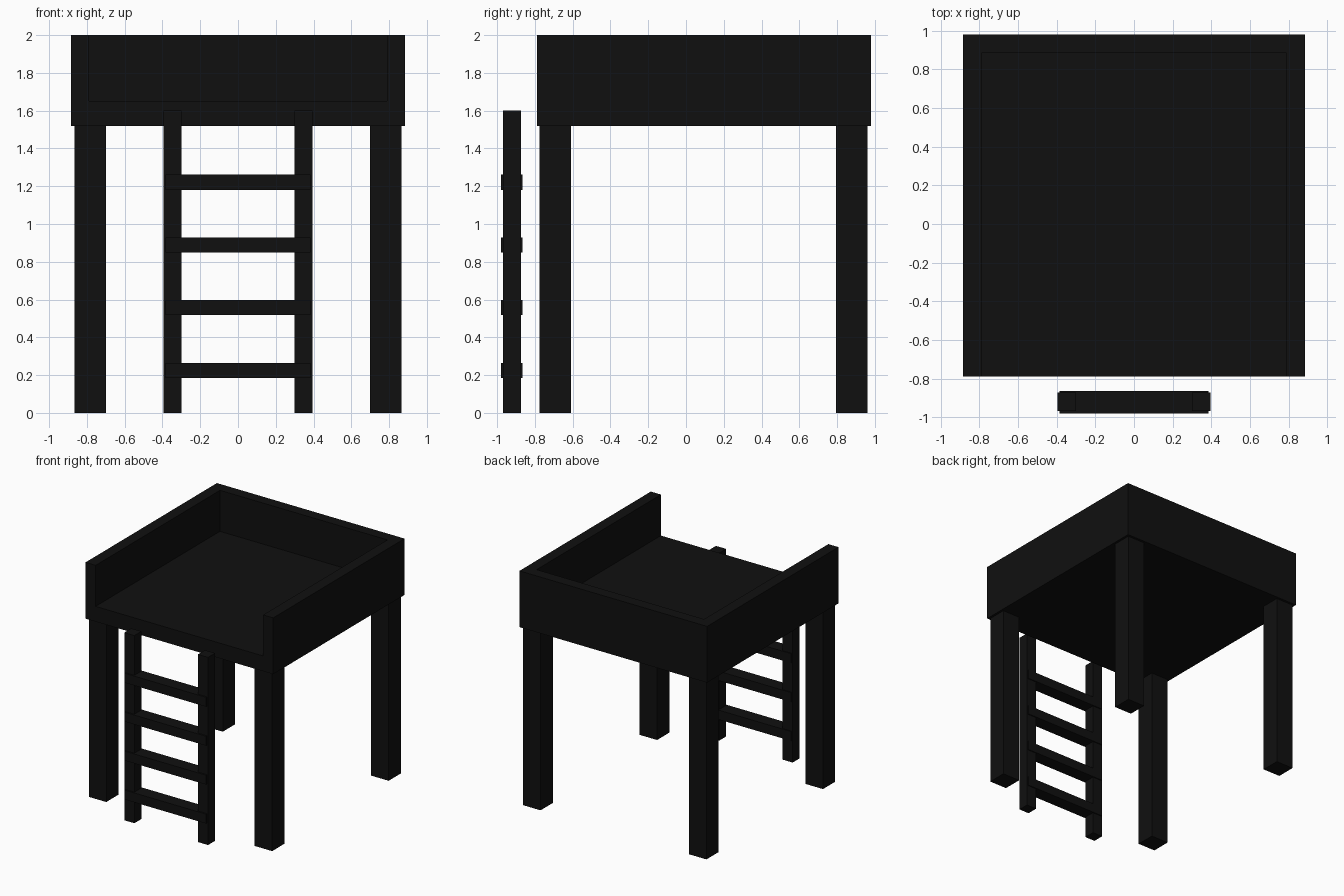
import bpy

if "Cube" in bpy.data.objects:
    bpy.data.objects.remove(bpy.data.objects["Cube"])

# Shared near-black material
mat = bpy.data.materials.new("black")
mat.diffuse_color = (0.005, 0.005, 0.005, 1)
mat.use_nodes = True
mat.node_tree.nodes["Principled BSDF"].inputs["Base Color"].default_value = mat.diffuse_color


def box(name, x, y, z):
    """Axis-aligned box from (min, max) ranges."""
    bpy.ops.mesh.primitive_cube_add(size=1, location=[sum(r) / 2 for r in (x, y, z)])
    ob = bpy.context.object
    ob.name = name
    ob.scale = [r[1] - r[0] for r in (x, y, z)]
    bpy.ops.object.transform_apply(location=False, rotation=False, scale=True)
    ob.data.materials.append(mat)
    return ob


def mirrored(r, s):
    return (r[0], r[1]) if s > 0 else (-r[1], -r[0])


# Platform floor, open at the front
box("floor", (-0.79, 0.79), (-0.79, 0.885), (1.52, 1.65))
box("back_wall", (-0.79, 0.79), (0.885, 0.98), (1.52, 2.0))

for s, side in ((-1, "left"), (1, "right")):
    # Side walls, legs and ladder rails
    box(side + "_wall", mirrored((0.79, 0.885), s), (-0.79, 0.98), (1.52, 2.0))
    box(side + "_front_leg", mirrored((0.70, 0.865), s), (-0.775, -0.61), (0, 1.525))
    box(side + "_back_leg", mirrored((0.70, 0.865), s), (0.795, 0.96), (0, 1.525))
    box(side + "_ladder_rail", mirrored((0.30, 0.395), s), (-0.968, -0.873), (0, 1.6))

# Ladder rungs, slightly deeper than the rails
for i in range(4):
    z = 0.225 + i * 0.332
    box(f"ladder_rung_{i + 1}", (-0.385, 0.385), (-0.98, -0.865), (z - 0.04, z + 0.04))
